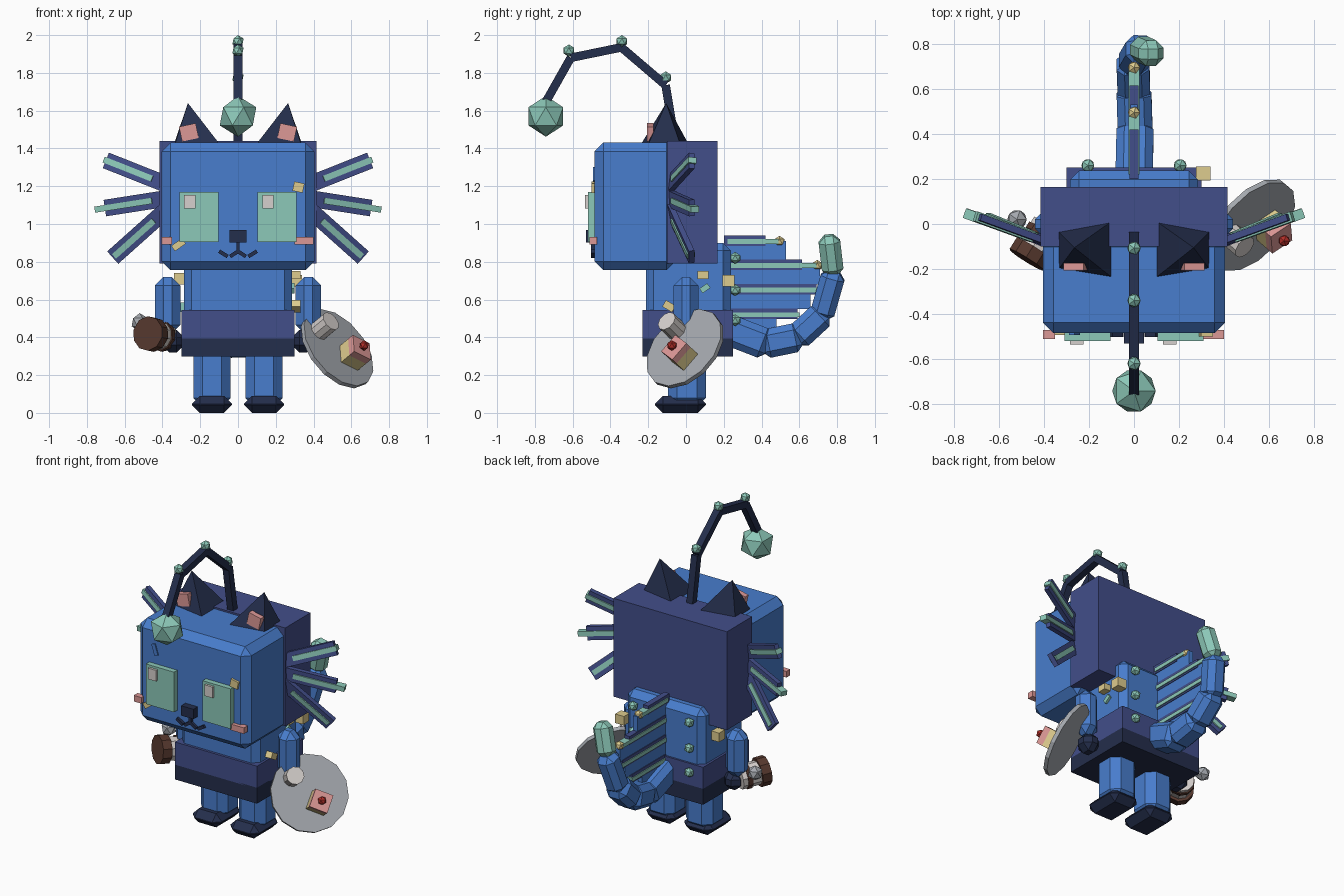
import bpy, bmesh, math
from mathutils import Vector, Matrix

if "Cube" in bpy.data.objects:
    bpy.data.objects.remove(bpy.data.objects["Cube"])


def mat(name, r, g, b):
    m = bpy.data.materials.new(name)
    lin = [((c / 255 + 0.055) / 1.055) ** 2.4 for c in (r, g, b)]
    m.diffuse_color = (*lin, 1)
    m.use_nodes = True
    m.node_tree.nodes["Principled BSDF"].inputs["Base Color"].default_value = m.diffuse_color
    return m


BLUE = mat("blue", 72, 125, 205)
PURPLE = mat("indigo", 66, 78, 138)
NAVY = mat("navy", 36, 46, 76)
TEAL = mat("teal", 140, 200, 184)
PINK = mat("pink", 220, 152, 150)
GOLD = mat("pale gold", 222, 204, 142)
GREY = mat("grey", 164, 168, 174)
PALE = mat("off white", 214, 208, 205)
BROWN = mat("brown", 86, 56, 46)
RED = mat("red", 178, 46, 40)


def finish(name, bm, material, matrix=Matrix()):
    bmesh.ops.recalc_face_normals(bm, faces=bm.faces)
    me = bpy.data.meshes.new(name)
    bm.to_mesh(me)
    bm.free()
    me.materials.append(material)
    ob = bpy.data.objects.new(name, me)
    ob.matrix_world = matrix
    bpy.context.collection.objects.link(ob)
    return ob


def box(name, loc, size, material, bevel=0, matrix=None, rot_y=0, rot_x=0):
    bm = bmesh.new()
    bmesh.ops.create_cube(bm, size=1)
    bmesh.ops.scale(bm, vec=size, verts=bm.verts)
    if bevel:
        bmesh.ops.bevel(bm, geom=bm.edges[:], offset=bevel, segments=1, affect='EDGES')
    if matrix is None:
        matrix = (Matrix.Translation(loc) @ Matrix.Rotation(math.radians(rot_y), 4, 'Y')
                  @ Matrix.Rotation(math.radians(rot_x), 4, 'X'))
    return finish(name, bm, material, matrix)


def frame(loc, axis, hint):
    # local z along axis, local y close to hint
    z = Vector(axis).normalized()
    y = Vector(hint)
    y = (y - z * y.dot(z)).normalized()
    m = Matrix((y.cross(z), y, z)).transposed().to_4x4()
    m.translation = loc
    return m


def beam(name, a, b, w, t, material, bevel=0, hint=(1, 0, 0)):
    a, b = Vector(a), Vector(b)
    m = frame((a + b) / 2, b - a, hint)
    return box(name, None, (w, t, (b - a).length), material, bevel, m)


def ball(name, loc, r, material):
    bm = bmesh.new()
    bmesh.ops.create_icosphere(bm, subdivisions=1, radius=r)
    return finish(name, bm, material, Matrix.Translation(loc))


def disc(name, loc, axis, r, depth, sides, material, r2=None):
    bm = bmesh.new()
    bmesh.ops.create_cone(bm, cap_ends=True, segments=sides, radius1=r,
                          radius2=r2 or r, depth=depth)
    return finish(name, bm, material, frame(loc, axis, (1, 0, 0.3)))


# head and hood
box("head", (0, -0.27, 1.093), (0.81, 0.43, 0.675), BLUE, 0.047)
box("hood", (0, 0.033, 1.115), (0.83, 0.265, 0.65), PURPLE)

# torso and belt
box("torso", (0, 0.012, 0.66), (0.57, 0.45, 0.48), BLUE, 0.04)
box("belt", (0, 0.01, 0.47), (0.60, 0.48, 0.15), PURPLE)
box("shorts", (0, 0.01, 0.35), (0.60, 0.48, 0.105), NAVY)

for s, side in ((-1, "left"), (1, "right")):
    # legs, feet, arms, hands
    box(side + "_leg", (s * 0.138, 0.005, 0.20), (0.196, 0.20, 0.34), BLUE, 0.048)
    box(side + "_foot", (s * 0.138, -0.03, 0.045), (0.212, 0.27, 0.09), NAVY, 0.042)
    box(side + "_arm", (s * 0.373, 0, 0.57), (0.135, 0.13, 0.30), BLUE, 0.045)
    box(side + "_hand", (s * 0.345, -0.015, 0.38), (0.12, 0.13, 0.12), NAVY, 0.04)

    # ears: leaning pyramids with inner plates
    bm = bmesh.new()
    base = [bm.verts.new((s * x, y, 1.42)) for x, y in
            ((0.34, -0.03), (0.095, 0.015), (0.095, -0.24), (0.335, -0.20))]
    tip = bm.verts.new((s * 0.265, -0.105, 1.64))
    bm.faces.new(base)
    for i in range(4):
        bm.faces.new((base[i], base[(i + 1) % 4], tip))
    finish(side + "_ear", bm, NAVY)
    box(side + "_inner_ear", (s * 0.26, -0.19, 1.485), (0.09, 0.035, 0.08), PINK, rot_y=s * 12)

    # side frills
    for i, (a, b) in enumerate((((0.38, 1.21), (0.695, 1.335)),
                                ((0.38, 1.135), (0.70, 1.085)),
                                ((0.38, 1.075), (0.66, 0.825)))):
        p = Vector((s * a[0], -0.085, a[1]))
        q = Vector((s * b[0], 0.03, b[1]))
        beam(side + f"_frill_{i}", p, q, 0.088, 0.03, PURPLE, hint=(0, 1, 0))
        end = (1.03, 1.16, 0.97)[i]
        beam(side + f"_frill_rib_{i}", p.lerp(q, 0.22), p.lerp(q, end), 0.032, 0.045,
             TEAL, hint=(0, 1, 0))

    # eyes and mouth halves
    box(side + "_eye", (s * 0.207, -0.50, 1.037), (0.205, 0.04, 0.265), TEAL)
    box(side + "_eye_shine", (s * 0.207 - 0.048, -0.525, 1.118), (0.06, 0.02, 0.073), PALE)
    for j, (a, b) in enumerate((((0, 0.855), (0.042, 0.828)), ((0.055, 0.828), (0.10, 0.856)))):
        beam(side + f"_mouth_{j}", (s * a[0], -0.49, a[1]), (s * b[0], -0.49, b[1]),
             0.02, 0.025, NAVY, hint=(0, 1, 0))

    # back studs
    for z in (0.82, 0.65, 0.49):
        ball(side + "_back_stud", (s * 0.205, 0.26, z), 0.032, TEAL)

# nose, mouth stem, cheeks, face patches
box("nose", (0, -0.50, 0.935), (0.09, 0.06, 0.065), NAVY)
box("mouth_stem", (0, -0.49, 0.88), (0.018, 0.025, 0.055), NAVY)
box("left_cheek", (-0.378, -0.49, 0.912), (0.055, 0.04, 0.04), PINK)
box("right_cheek", (0.35, -0.49, 0.912), (0.10, 0.04, 0.04), PINK)
box("cheek_patch", (-0.315, -0.483, 0.89), (0.07, 0.02, 0.035), GOLD, rot_y=-35)
box("brow_patch", (0.32, -0.485, 1.195), (0.055, 0.03, 0.05), GOLD, rot_y=12)
box("forehead_patch", (-0.265, -0.485, 1.263), (0.027, 0.015, 0.075), BLUE, rot_y=-18)

# patches on the torso sides
box("patch_0", (0.307, 0.225, 0.70), (0.065, 0.062, 0.06), GOLD)
box("patch_1", (0.295, 0.09, 0.73), (0.07, 0.06, 0.04), GOLD)
box("patch_2", (0.30, -0.09, 0.565), (0.06, 0.06, 0.04), GOLD, rot_x=-30)
box("patch_3", (0.285, 0.10, 0.66), (0.03, 0.05, 0.03), TEAL, rot_x=35)
box("patch_4", (-0.31, 0.11, 0.71), (0.06, 0.06, 0.06), GOLD)
box("patch_5", (-0.29, -0.10, 0.56), (0.03, 0.05, 0.05), TEAL)

# forehead lure
path = [(0, -0.055, 1.42), (0, -0.108, 1.735), (0, -0.342, 1.935),
        (0, -0.61, 1.88), (0, -0.74, 1.65)]
for i in range(4):
    beam(f"lure_stalk_{i}", path[i], path[i + 1], 0.045, 0.045, NAVY)
for i, (y, z) in enumerate(((-0.107, 1.775), (-0.34, 1.967), (-0.62, 1.918))):
    ball(f"lure_bead_{i}", (0, y, z), 0.033, TEAL)
ball("lure_bulb", (0, -0.742, 1.57), 0.108, TEAL)

# tail
tail = [(0, 0.20, 0.45, 0.165), (0.005, 0.42, 0.365, 0.155), (0, 0.59, 0.40, 0.145),
        (-0.005, 0.72, 0.52, 0.13), (0.03, 0.78, 0.73, 0.115), (0.085, 0.755, 0.94, 0)]
for i in range(5):
    a, b, w = Vector(tail[i][:3]), Vector(tail[i + 1][:3]), tail[i][3]
    ext = (b - a).normalized() * (0.02 if i < 4 else 0)
    beam("tail_tip" if i == 4 else f"tail_{i}", a - ext, b + ext, w, w,
         TEAL if i == 4 else BLUE, 0.035)

# back fin: stepped slats with ribs
for i, (z, h, end) in enumerate(((0.86, 0.10, 0.53), (0.73, 0.10, 0.71), (0.595, 0.09, 0.66),
                                 (0.475, 0.07, 0.48))):
    box(f"fin_web_{i}", (0, (0.2 + end) / 2, z), (0.03, end - 0.2, h), BLUE)
for i, (z, end, rib) in enumerate(((0.912, 0.42, 0.49), (0.785, 0.615, 0.69),
                                   (0.655, 0.69, 0.70), (0.525, 0.59, 0.60))):
    box(f"fin_slat_{i}", (0, (0.2 + end) / 2, z), (0.038, end - 0.2, 0.056), PURPLE)
    box(f"fin_rib_{i}", (0, (0.22 + rib) / 2, z - 0.005), (0.05, rib - 0.22, 0.025), TEAL)
    if i < 2:
        ball(f"fin_bead_{i}", (0, rib + 0.005, z - 0.005), 0.03, GOLD)

# tilted plate with cake and cup
n = Vector((0.64, -0.56, 0.53)).normalized()
c = Vector((0.525, -0.005, 0.34))
disc("plate", c, n, 0.24, 0.025, 14, GREY)
disc("cup", Vector((0.46, -0.075, 0.46)), n, 0.055, 0.10, 10, PALE)
cake = Vector((0.605, -0.02, 0.305))
for name, d, h, m in (("cake_base", 0.005, 0.07, GOLD), ("cake_icing", 0.06, 0.04, PINK)):
    box(name, None, (0.115, 0.115, h), m, matrix=frame(cake + n * d, n, (0.45, 0, 0.9)))
ball("cherry", cake + n * 0.098, 0.028, RED)

# held flask in the left hand
k = Vector((-0.5, -0.8, 0.1)).normalized()
f = Vector((-0.425, -0.075, 0.41))
disc("flask_body", f, k, 0.075, 0.16, 10, PALE)
disc("flask_top", f + k * 0.07, k, 0.092, 0.06, 10, BROWN)
disc("flask_band", f - k * 0.035, k, 0.082, 0.03, 10, BROWN)
ball("flask_knob", (-0.52, 0.02, 0.48), 0.048, GREY)
